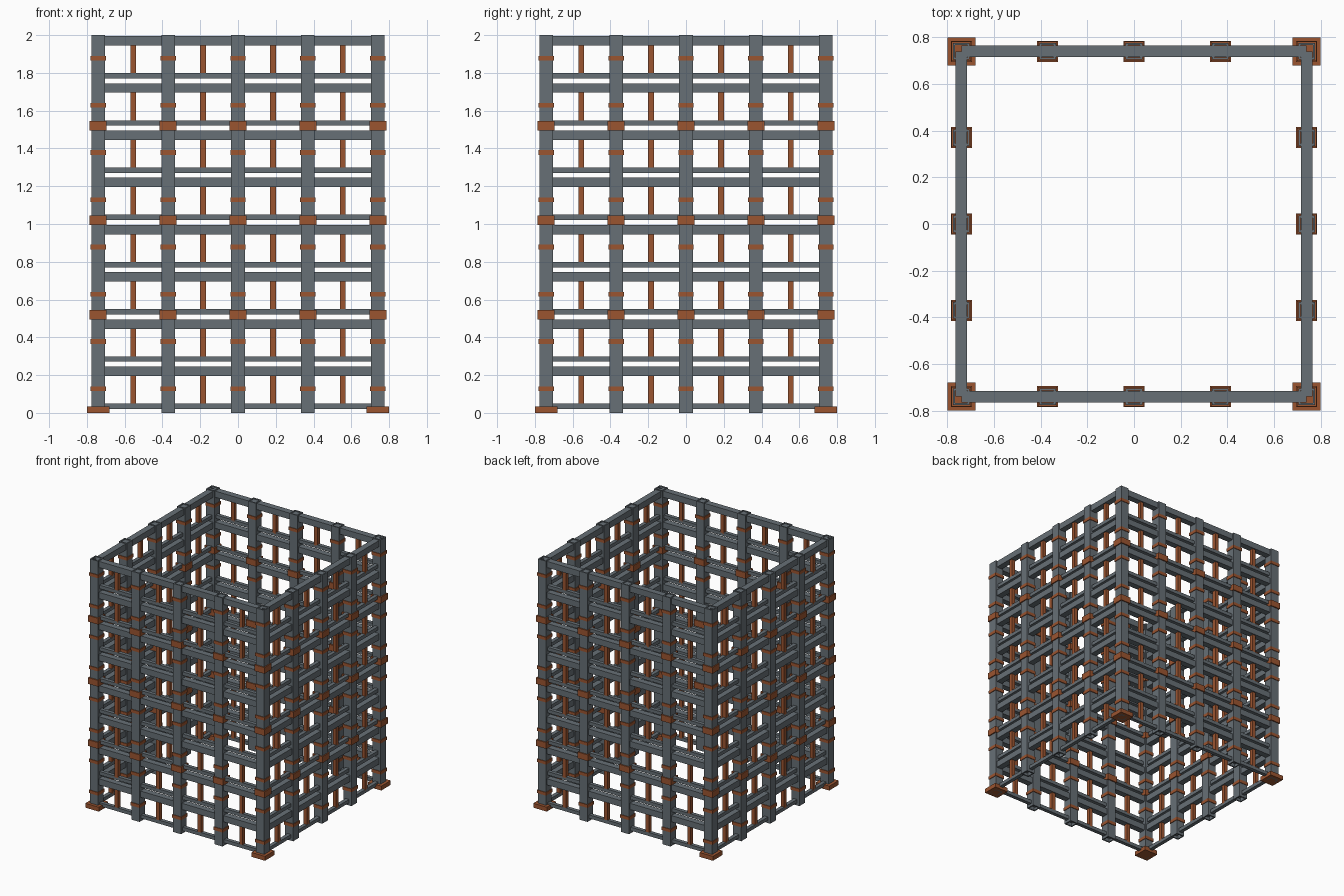
import bpy, bmesh
from mathutils import Matrix, Vector

if "Cube" in bpy.data.objects:
    bpy.data.objects.remove(bpy.data.objects["Cube"])

def material(name, col):
    m = bpy.data.materials.new(name)
    m.diffuse_color = (*col, 1)
    m.use_nodes = True
    m.node_tree.nodes["Principled BSDF"].inputs["Base Color"].default_value = m.diffuse_color
    return m

STEEL = material("grey steel", (0.135, 0.16, 0.18))
RUST = material("rust orange", (0.33, 0.09, 0.03))

R = 0.74      # distance from centre to post axis
BAY = 0.25    # storey height

def add_box(bm, c, s):
    r = bmesh.ops.create_cube(bm, size=1)
    bmesh.ops.transform(bm, verts=r['verts'],
                        matrix=Matrix.Translation(c) @ Matrix.Diagonal((*s, 1)))

def add_tube(bm, x, y, w, t, z0, z1):
    # open square tube: outer and inner wall joined by rims
    rings = []
    for h, z in ((w/2, z0), (w/2, z1), (w/2 - t, z1), (w/2 - t, z0)):
        rings.append([bm.verts.new((x + a*h, y + b*h, z))
                      for a, b in ((-1, -1), (1, -1), (1, 1), (-1, 1))])
    for i in range(4):
        lo, hi = rings[i], rings[(i + 1) % 4]
        for k in range(4):
            n = (k + 1) % 4
            bm.faces.new((lo[k], lo[n], hi[n], hi[k]))

def part(name, mat, build):
    bm = bmesh.new()
    build(bm)
    bmesh.ops.recalc_face_normals(bm, faces=bm.faces)
    me = bpy.data.meshes.new(name)
    bm.to_mesh(me)
    bm.free()
    me.materials.append(mat)
    ob = bpy.data.objects.new(name, me)
    bpy.context.collection.objects.link(ob)

corners = [(a*R, b*R) for a in (-1, 1) for b in (-1, 1)]
mids = [p for s in (-R, R) for t in (-0.37, 0, 0.37) for p in ((t, s), (s, t))]
posts = corners + mids

# hollow upright posts
def build_posts(bm):
    for x, y in posts:
        add_tube(bm, x, y, 0.072, 0.01, 0, 2)
part("posts", STEEL, build_posts)

# horizontal rails on all four sides
def rails(bm, z, w, h):
    for s in (-R, R):
        add_box(bm, (0, s, z), (2*R, w, h))
        add_box(bm, (s, 0, z), (w, 2*R, h))

def build_thick(bm):
    for k in range(1, 9):
        rails(bm, k*BAY - 0.03, 0.05, 0.05)
part("thick_rails", STEEL, build_thick)

def build_thin(bm):
    for k in range(8):
        rails(bm, k*BAY + 0.035, 0.03, 0.028)
part("thin_rails", STEEL, build_thin)

# short upright slats in each bay
def build_slats(bm):
    for k in range(8):
        for t in (-0.555, -0.185, 0.185, 0.555):
            for s in (-R, R):
                for x, y in ((t, s), (s, t)):
                    add_box(bm, (x, y, k*BAY + 0.1225), (0.03, 0.03, 0.165))
part("slats", RUST, build_slats)

# narrow bands, one per bay on each post
def build_bands(bm):
    for k in range(8):
        for x, y in posts:
            add_box(bm, (x, y, k*BAY + 0.128), (0.082, 0.082, 0.025))
part("narrow_bands", RUST, build_bands)

# large joint clamps
def build_clamps(bm):
    for z in (0.52, 1.02, 1.52):
        for x, y in posts:
            add_box(bm, (x, y, z), (0.09, 0.09, 0.05))
part("joint_clamps", RUST, build_clamps)

# corner feet
def build_feet(bm):
    for x, y in corners:
        add_box(bm, (x, y, 0.0175), (0.12, 0.12, 0.035))
part("corner_feet", RUST, build_feet)
